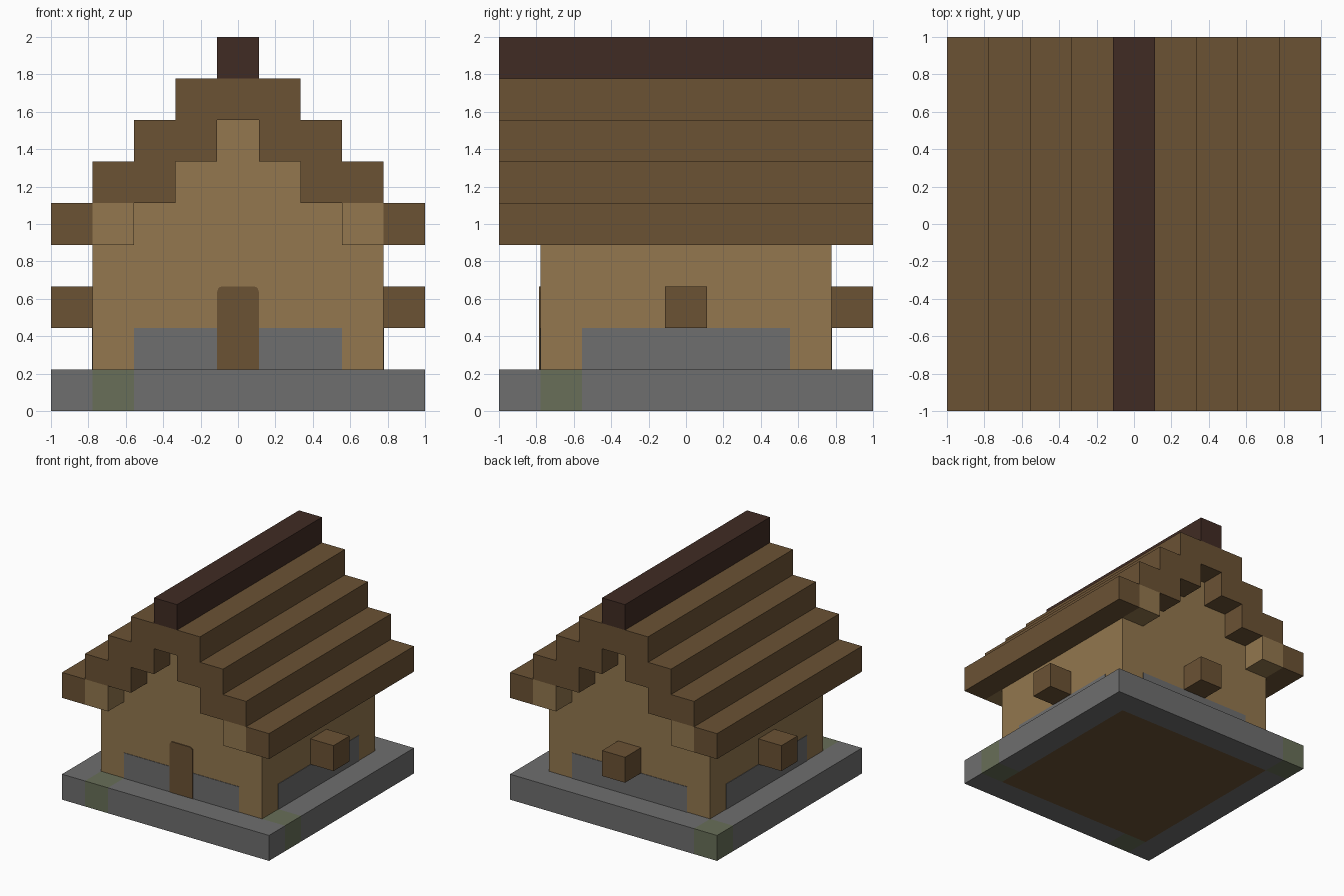
import bpy
import bmesh
import math
from mathutils import Vector

U = 2 / 9      # edge of one building block
cube = bpy.data.objects.get("Cube")
if cube:
    bpy.data.objects.remove(cube, do_unlink=True)


def material(name, rgb):
    linear = [((c / 255 + 0.055) / 1.055) ** 2.4 for c in rgb] + [1]
    m = bpy.data.materials.new(name)
    m.use_nodes = True
    m.diffuse_color = linear
    m.node_tree.nodes["Principled BSDF"].inputs["Base Color"].default_value = linear
    return m


WOOD = material("brown wood", (107, 82, 52))
PLANK = material("light planks", (147, 119, 78))
STONE = material("grey stone", (110, 110, 110))
MOSS = material("mossy stone", (104, 111, 88))
RIDGE = material("dark wood", (64, 43, 35))


def finish(bm, name, *mats):
    bmesh.ops.recalc_face_normals(bm, faces=bm.faces)
    mesh = bpy.data.meshes.new(name)
    bm.to_mesh(mesh)
    bm.free()
    for m in mats:
        mesh.materials.append(m)
    ob = bpy.data.objects.new(name, mesh)
    bpy.context.collection.objects.link(ob)
    return ob


def box_mesh(lo, hi):
    """Box between two corners, measured in blocks."""
    bm = bmesh.new()
    bmesh.ops.create_cube(bm, size=1)
    for v in bm.verts:
        v.co = Vector([(a if c < 0 else b) * U for a, b, c in zip(lo, hi, v.co)])
    return bm


def box(name, mat, lo, hi):
    return finish(box_mesh(lo, hi), name, mat)


def prism(name, mat, outline, y0, y1):
    """Extrude an x, z outline along y, all in blocks."""
    bm = bmesh.new()
    near = [bm.verts.new((x * U, y0 * U, z * U)) for x, z in outline]
    far = [bm.verts.new((x * U, y1 * U, z * U)) for x, z in outline]
    bm.faces.new(near)
    bm.faces.new(far[::-1])
    for i in range(len(near)):
        j = (i + 1) % len(near)
        bm.faces.new((near[i], near[j], far[j], far[i]))
    return finish(bm, name, mat)


def cell(c):
    return max(0, min(8, int((c + 1) / U + 0.001)))


# Foundation slab cut into blocks: stone rim, mossy blocks, wooden floor
bm = box_mesh((-4.5, -4.5, 0), (4.5, 4.5, 1))
for axis in ((1, 0, 0), (0, 1, 0)):
    for i in range(8):
        bmesh.ops.bisect_plane(bm, geom=bm.verts[:] + bm.edges[:] + bm.faces[:],
                               plane_co=Vector(axis) * (i - 3.5) * U, plane_no=axis)
for f in bm.faces:
    c = f.calc_center_median()
    spot = (cell(c.x), cell(c.y))
    if spot in ((1, 0), (8, 1), (0, 8)):
        f.material_index = 1
    elif c.z < 0.01 and 0 < spot[0] < 8 and 0 < spot[1] < 8:
        f.material_index = 2
finish(bm, "foundation", STONE, MOSS, WOOD)

# House body with stepped gables
half = [(3.5, 1), (3.5, 4), (2.5, 4), (2.5, 5), (1.5, 5), (1.5, 6), (0.5, 6), (0.5, 7)]
outline = half + [(-x, z) for x, z in reversed(half)]
prism("walls", PLANK, outline, -3.5, 3.5)

# Stone courses on the lower walls
T = 0.004 / U
for s, side in ((-1, "front"), (1, "back")):
    ys = sorted((s * 3.5, s * (3.5 + T)))
    box(side + "_stone_course", STONE, (-2.5, ys[0], 1), (2.5, ys[1], 2))
for s, side in ((-1, "right"), (1, "left")):
    xs = sorted((s * 3.5, s * (3.5 + T)))
    box(side + "_stone_course", STONE, (xs[0], -2.5, 1), (xs[1], 2.5, 2))

# Door with rounded top corners
R = 0.13
arc = [math.radians(a) for a in range(0, 91, 30)]
corner = [(0.5 - R + R * math.cos(a), 3 - R + R * math.sin(a)) for a in arc]
door = [(0.5, 1)] + corner + [(-x, z) for x, z in reversed(corner)] + [(-0.5, 1)]
prism("door", WOOD, door, -3.5 - 2 * T, -3.5)

# Window boxes on the sides and back
box("left_window_box", WOOD, (3.5, -0.5, 2), (4.5, 0.5, 3))
box("right_window_box", WOOD, (-4.5, -0.5, 2), (-3.5, 0.5, 3))
box("back_window_box", WOOD, (-0.5, 3.5, 2), (0.5, 4.5, 3))

# Stepped roof, mirrored slopes
for s, side in ((-1, "right"), (1, "left")):
    slope = [(3.5, 4), (4.5, 4), (4.5, 5), (3.5, 5), (3.5, 6), (2.5, 6), (2.5, 7),
             (1.5, 7), (1.5, 8), (0, 8), (0, 7), (0.5, 7), (0.5, 6), (1.5, 6),
             (1.5, 5), (3.5, 5)]
    steps = slope[4:-1] + [(3.5, 5)]
    prism(side + "_roof_slope", WOOD, [(s * x, z) for x, z in steps], -4.5, 4.5)
    xs = sorted((s * 3.5, s * 4.5))
    box(side + "_eave", WOOD, (xs[0], -4.5, 4), (xs[1], 4.5, 5))
    # Beam running along the top of the wall, its ends showing at both gables
    xs = sorted((s * 2.5, s * 3.5))
    box(side + "_wall_beam", PLANK, (xs[0], -4.5, 4), (xs[1], 4.5, 5))

# Ridge beam
box("ridge_beam", RIDGE, (-0.5, -4.5, 8), (0.5, 4.5, 9))
